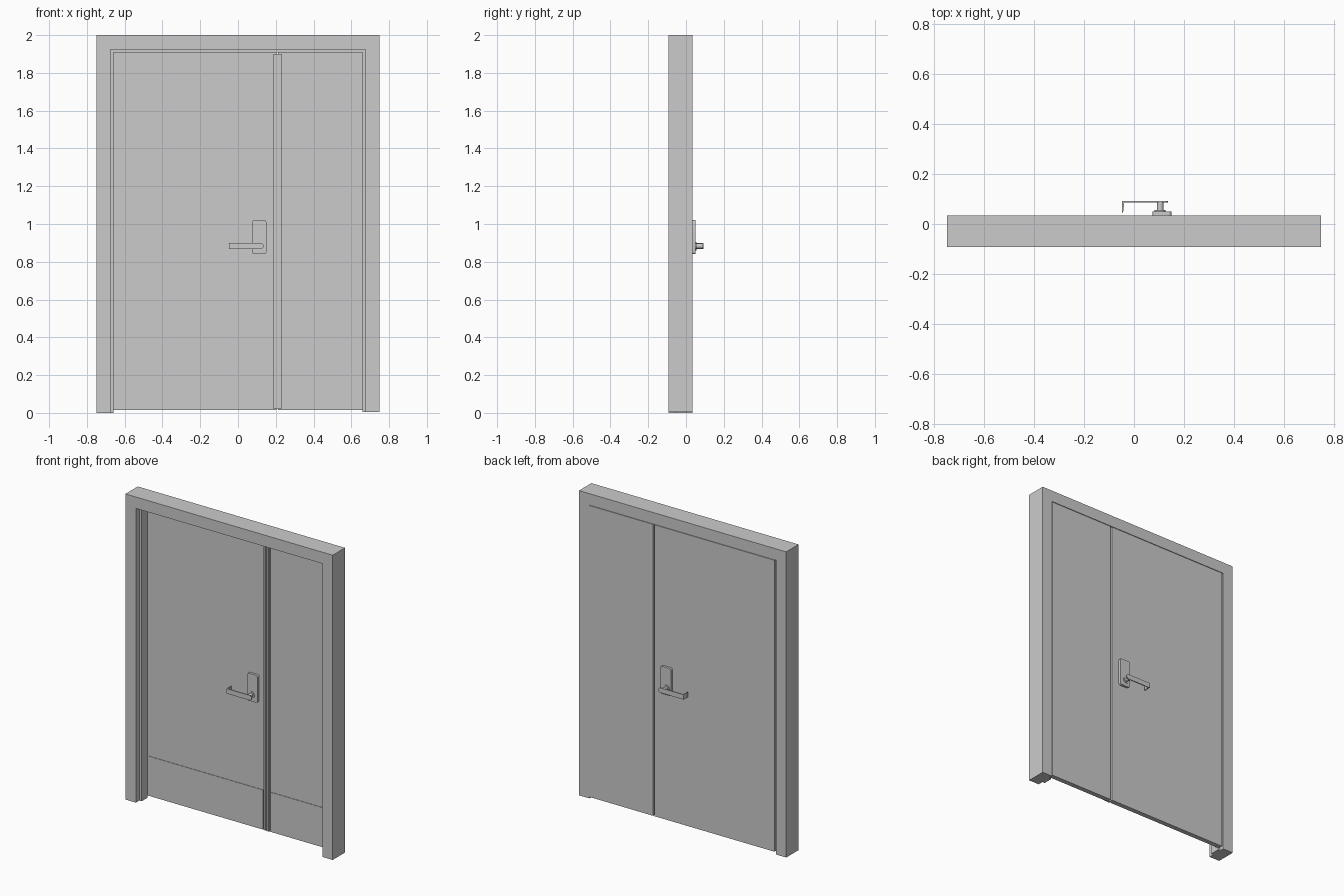
import bpy, bmesh, math
from mathutils import Vector

if "Cube" in bpy.data.objects:
    bpy.data.objects.remove(bpy.data.objects["Cube"])


def finish(bm, name):
    bmesh.ops.recalc_face_normals(bm, faces=bm.faces[:])
    me = bpy.data.meshes.new(name)
    bm.to_mesh(me)
    bm.free()
    ob = bpy.data.objects.new(name, me)
    bpy.context.collection.objects.link(ob)
    return ob


def loft(name, rings):
    """Closed solid through a list of equal-length vertex rings."""
    bm = bmesh.new()
    vr = [[bm.verts.new(p) for p in r] for r in rings]
    n = len(vr[0])
    for a, b in zip(vr, vr[1:]):
        for i in range(n):
            j = (i + 1) % n
            bm.faces.new((a[i], a[j], b[j], b[i]))
    bm.faces.new(vr[0])
    bm.faces.new(vr[-1])
    return finish(bm, name)


def box(name, x0, x1, y0, y1, z0, z1):
    base = [(x0, y0), (x1, y0), (x1, y1), (x0, y1)]
    return loft(name, [[(x, y, z) for x, y in base] for z in (z0, z1)])


def rounded_rect(x0, x1, z0, z1, r, steps=4):
    pts = []
    corners = [(x1 - r, z1 - r), (x0 + r, z1 - r), (x0 + r, z0 + r), (x1 - r, z0 + r)]
    for k, (cx, cz) in enumerate(corners):
        for i in range(steps + 1):
            a = math.pi / 2 * (k + i / steps)
            pts.append((cx + r * math.cos(a), cz + r * math.sin(a)))
    return pts


def smooth(ob):
    bpy.ops.object.select_all(action='DESELECT')
    ob.select_set(True)
    bpy.context.view_layer.objects.active = ob
    bpy.ops.object.shade_smooth_by_angle(angle=math.radians(35))


FRONT, BACK = 0.005, 0.0345     # door faces
Y0, Y1 = -0.0925, 0.035         # frame faces

# Frame: stepped profile (inset, y) swept up, across and down with mitres
profile = [(0, Y0), (0.075, Y0), (0.075, -0.057), (0.092, -0.057),
           (0.092, FRONT), (0.075, FRONT), (0.075, Y1), (0, Y1)]
loft("door_frame", [
    [(-0.75 + u, y, 0) for u, y in profile],
    [(-0.75 + u, y, 2 - u) for u, y in profile],
    [(0.75 - u, y, 2 - u) for u, y in profile],
    [(0.75 - u, y, 0.006) for u, y in profile]])

# Wide active leaf and narrow inactive leaf
box("active_leaf", -0.664, 0.203, FRONT, BACK, 0.015, 1.922)
box("inactive_leaf", 0.213, 0.674, FRONT, BACK, 0.015, 1.922)

# Kick plates
box("active_kick_plate", -0.655, 0.18, FRONT - 0.003, FRONT, 0.016, 0.275)
box("inactive_kick_plate", 0.235, 0.655, FRONT - 0.003, FRONT, 0.016, 0.275)

# Ribbed astragal covering the meeting edge
rib = [(0.188, FRONT), (0.188, -0.003)]
for x in (0.193, 0.206, 0.219):
    rib += [(x, -0.003), (x, -0.008), (x + 0.007, -0.008), (x + 0.007, -0.003)]
rib += [(0.230, -0.003), (0.230, FRONT)]
loft("astragal", [[(x, y, z) for x, y in rib] for z in (0.02, 1.90)])


def handle(side, face, sgn):
    def slab(name, outline, d0, d1):
        return loft(f"{side}_{name}", [[(x, face + sgn * d, z) for x, z in outline] for d in (d0, d1)])

    # Escutcheon with raised centre
    smooth(slab("escutcheon", rounded_rect(0.075, 0.15, 0.84, 1.02, 0.012), 0, 0.016))
    smooth(slab("escutcheon_boss", [(0.105 + 0.022 * math.cos(a), 0.883 + 0.022 * math.sin(a))
                for a in [math.tau * i / 24 for i in range(24)]], 0.015, 0.021))
    # Spindle
    smooth(slab("spindle", [(0.105 + 0.013 * math.cos(a), 0.883 + 0.013 * math.sin(a))
                for a in [math.tau * i / 24 for i in range(24)]], 0.02, 0.052))
    # Lever with one rounded end
    arm = [(-0.048, 0.899), (-0.048, 0.867)]
    arm += [(0.12 + 0.016 * math.cos(a), 0.883 + 0.016 * math.sin(a))
            for a in [math.pi * (i / 10 - 0.5) for i in range(11)]]
    smooth(slab("lever", arm, 0.051, 0.0575))
    # Tapered return at the free end
    ret = [(-0.048, 0.0575), (-0.039, 0.051), (-0.044, 0.01), (-0.047, 0.01)]
    loft(f"{side}_lever_return", [[(x, face + sgn * d, z) for x, d in ret] for z in (0.867, 0.899)])


handle("front", FRONT, -1)
handle("back", BACK, 1)
